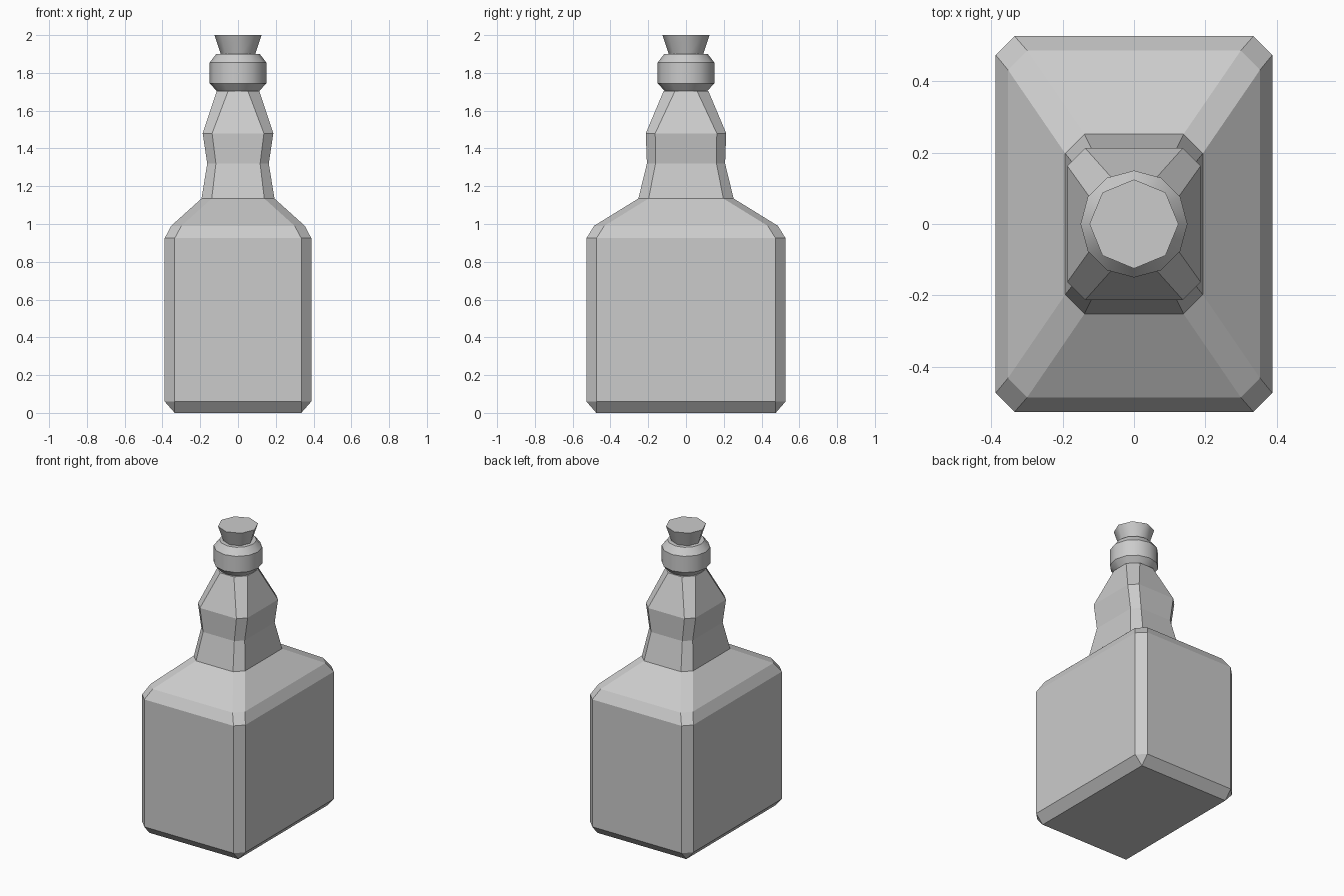
import bpy, bmesh, math

cube = bpy.data.objects.get("Cube")
if cube:
    bpy.data.objects.remove(cube, do_unlink=True)

grey = bpy.data.materials.new("plain_grey")
grey.use_nodes = True
colour = (0.6, 0.6, 0.6, 1)
grey.diffuse_color = colour
grey.node_tree.nodes["Principled BSDF"].inputs["Base Color"].default_value = colour


def chamfered(hx, hy, c, z):
    """Rectangle ring with cut corners, counter-clockwise."""
    ring = []
    for sx, sy in ((1, 1), (-1, 1), (-1, -1), (1, -1)):
        pair = [(sx * hx, sy * (hy - c), z), (sx * (hx - c), sy * hy, z)]
        ring += pair if sx * sy > 0 else pair[::-1]
    return ring


def circle(sides, r, z):
    return [(r * math.cos(2 * math.pi * i / sides),
             r * math.sin(2 * math.pi * i / sides), z) for i in range(sides)]


def loft(name, rings, angle):
    """Skin a stack of equal rings, cap both ends."""
    bm = bmesh.new()
    loops = [[bm.verts.new(p) for p in ring] for ring in rings]
    n = len(loops[0])
    for low, high in zip(loops, loops[1:]):
        for i in range(n):
            j = (i + 1) % n
            bm.faces.new((low[i], low[j], high[j], high[i]))
    bm.faces.new(loops[0][::-1])
    bm.faces.new(loops[-1])
    # collapse zero-width corners into single points
    bmesh.ops.remove_doubles(bm, verts=bm.verts, dist=0.0005)
    bmesh.ops.recalc_face_normals(bm, faces=bm.faces)
    mesh = bpy.data.meshes.new(name)
    bm.to_mesh(mesh)
    bm.free()
    mesh.materials.append(grey)
    obj = bpy.data.objects.new(name, mesh)
    bpy.context.collection.objects.link(obj)
    bpy.ops.object.select_all(action="DESELECT")
    obj.select_set(True)
    bpy.context.view_layer.objects.active = obj
    bpy.ops.object.shade_smooth_by_angle(angle=math.radians(angle))
    return obj


# Bottle body, shoulders and pinched neck: half width, half depth, corner cut, height
body_profile = [
    (0.335, 0.475, 0.0, 0.0),
    (0.388, 0.527, 0.053, 0.06),
    (0.388, 0.527, 0.053, 0.925),
    (0.354, 0.487, 0.054, 0.99),
    (0.193, 0.252, 0.054, 1.135),
    (0.163, 0.207, 0.046, 1.32),
    (0.187, 0.213, 0.05, 1.48),
    (0.112, 0.118, 0.06, 1.705),
]
loft("bottle_body", [chamfered(*p) for p in body_profile], 15)

# Rounded lip around the mouth
lip_profile = [(0.112, 1.703), (0.15, 1.745), (0.15, 1.855), (0.115, 1.9)]
loft("bottle_lip", [circle(12, r, z) for r, z in lip_profile], 35)

# Flared stopper
loft("stopper", [circle(8, 0.085, 1.88), circle(8, 0.125, 2.0)], 50)
